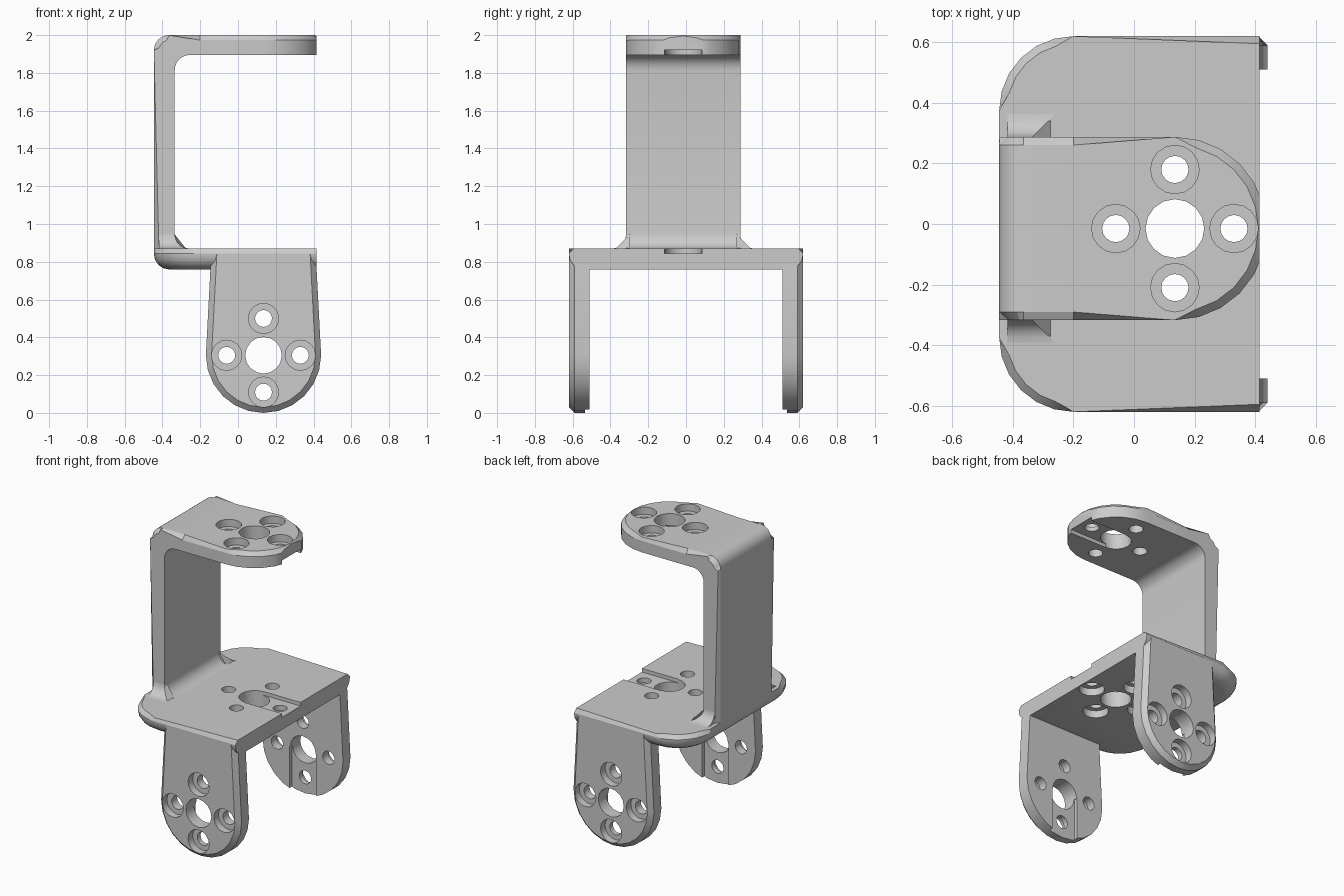
import bpy, bmesh
from math import sin, cos, pi, radians
from mathutils import Matrix, Vector

if "Cube" in bpy.data.objects:
    bpy.data.objects.remove(bpy.data.objects["Cube"], do_unlink=True)

grey = bpy.data.materials.new("light grey")
grey.use_nodes = True
grey.diffuse_color = (0.6, 0.6, 0.6, 1)
grey.node_tree.nodes["Principled BSDF"].inputs["Base Color"].default_value = (0.6, 0.6, 0.6, 1)


def frame(origin, u, v, w):
    """Matrix placing local u, v, w axes in the world."""
    m = Matrix((u, v, w)).transposed().to_4x4()
    m.translation = Vector(origin)
    return m


def arc(cu, cv, r, start, end, steps):
    return [(cu + r * cos(radians(start + (end - start) * i / steps)),
             cv + r * sin(radians(start + (end - start) * i / steps)))
            for i in range(steps + 1)]


def add_prism(bm, outline, w0, w1):
    low = [bm.verts.new((u, v, w0)) for u, v in outline]
    high = [bm.verts.new((u, v, w1)) for u, v in outline]
    bm.faces.new(low)
    bm.faces.new(high)
    n = len(outline)
    for i in range(n):
        j = (i + 1) % n
        bm.faces.new((low[i], low[j], high[j], high[i]))


def finish(name, bm, matrix):
    bm.transform(matrix)
    bmesh.ops.recalc_face_normals(bm, faces=bm.faces[:])
    mesh = bpy.data.meshes.new(name)
    bm.to_mesh(mesh)
    bm.free()
    mesh.materials.append(grey)
    obj = bpy.data.objects.new(name, mesh)
    bpy.context.collection.objects.link(obj)
    return obj


def solid(name, outline, w0, w1, matrix, bevels=(), clip=None):
    """Prism with edges bevelled where a rule on the edge midpoint holds."""
    bm = bmesh.new()
    add_prism(bm, outline, w0, w1)
    for rule, amount, segments in bevels:
        edges = [e for e in bm.edges
                 if abs(e.verts[0].co.z - e.verts[1].co.z) < 1e-5
                 and rule((e.verts[0].co + e.verts[1].co) / 2)]
        bmesh.ops.bevel(bm, geom=edges, offset=amount, segments=segments,
                        profile=0.5, affect='EDGES', clamp_overlap=False)
    if clip is not None:
        cut = bmesh.ops.bisect_plane(bm, geom=bm.verts[:] + bm.edges[:] + bm.faces[:],
                                     plane_co=(clip, 0, 0), plane_no=(1, 0, 0), clear_outer=True)
        rim = [g for g in cut["geom_cut"] if isinstance(g, bmesh.types.BMEdge)]
        bmesh.ops.holes_fill(bm, edges=rim, sides=0)
    return finish(name, bm, matrix)


def subtract(obj, shapes, matrix):
    bm = bmesh.new()
    for outline, w0, w1 in shapes:
        add_prism(bm, outline, w0, w1)
    cutter = finish("cutter", bm, matrix)
    cutter.hide_render = True
    mod = obj.modifiers.new("cut", 'BOOLEAN')
    mod.operation = 'DIFFERENCE'
    mod.solver = 'EXACT'
    mod.object = cutter
    bpy.context.view_layer.objects.active = obj
    bpy.ops.object.modifier_apply(modifier=mod.name)
    bpy.data.objects.remove(cutter, do_unlink=True)


def circle(u, v, r):
    return arc(u, v, r, 0, 360, 16)[:-1]


def drill(obj, thick, matrix):
    """Horn mount: slot on the inner face, hub hole, four counterbored screw holes."""
    spots = [(PITCH, 0), (-PITCH, 0), (0, PITCH), (0, -PITCH)]
    slot = [(0, -0.1), (0.5, -0.1), (0.5, 0.1)] + [(0, 0.1)]
    subtract(obj, [(slot, -0.05, 0.025)], matrix)
    subtract(obj, [(circle(0, 0, 0.097), -0.1, thick + 0.1)]
             + [(circle(u, v, 0.045), -0.1, thick + 0.1) for u, v in spots], matrix)
    subtract(obj, [(circle(u, v, 0.08), thick - 0.05, thick + 0.05) for u, v in spots], matrix)


PITCH = 0.195
X, Y, Z = Vector((1, 0, 0)), Vector((0, 1, 0)), Vector((0, 0, 1))
HUB_X, ARM_Y, HALF = 0.135, -0.015, 0.3025
BACK, FRONT_X = -0.445, 0.415
parts = []

# Side legs: rounded downwards, chamfered on the outer face
T = 0.11
R = 0.305
leg_outline = [(-0.535, -0.277)] + arc(0, 0, R, -90, 90, 12) + [(-0.535, 0.277)]
for name, side in (("front_leg", -1), ("back_leg", 1)):
    place = frame((HUB_X, side * 0.51, R), -Z, X, Y * side)
    leg = solid(name, leg_outline, 0, T, place,
                [(lambda m: m.z > T - 0.001 and m.x > -0.53, 0.03, 1)])
    drill(leg, T, place)
    parts.append(leg)

# Middle plate: rounded back corners, soft lower rim
place = frame((HUB_X, ARM_Y, 0.87), X, Y, -Z)
u0, u1 = BACK - HUB_X, FRONT_X - HUB_X
v0, v1 = -0.62 - ARM_Y, 0.62 - ARM_Y
c = 0.245
mid_outline = ([(u1, v0), (u1, v1)] + arc(u0 + c, v1 - c, c, 90, 180, 6)
               + arc(u0 + c, v0 + c, c, 180, 270, 6))
plate = solid("middle_plate", mid_outline, 0, T, place,
              [(lambda m: m.z < 0.001 and m.x < u1 - 0.01, 0.025, 1),
               (lambda m: m.z > T - 0.001 and m.x < u1 - 0.01, 0.08, 4)])
drill(plate, T, place)
parts.append(plate)

# Top plate: rounded end, clipped flat at the tip
TT = 0.105
JOIN = -0.2
place = frame((HUB_X, ARM_Y, 2 - TT), X, Y, Z)
uj = JOIN - HUB_X
top_outline = [(uj, -HALF)] + arc(0, 0, HALF, -90, 90, 12) + [(uj, HALF)]
top = solid("top_plate", top_outline, 0, TT, place,
            [(lambda m: m.z > TT - 0.001 and m.x > uj + 0.01, 0.027, 1)], clip=u1)
drill(top, TT, place)
parts.append(top)

# Upright wall with its bend into the top plate and fillet onto the middle plate
IN = -0.335
F = 0.08
spine_outline = ([(JOIN, 2.0)] + arc(BACK + F, 2 - F, F, 90, 180, 6) + [(BACK, 0.84), (IN + F, 0.84)]
                 + arc(IN + F, 0.87 + F, F, 270, 180, 6)
                 + arc(IN + F, 2 - TT - F, F, 180, 90, 6) + [(JOIN, 2 - TT)])
place = frame((0, ARM_Y, 0), X, Z, Y)
parts.append(solid("upright_wall", spine_outline, -HALF, HALF, place,
                   [(lambda m: m.x < -0.4 or m.y > 1.95, 0.027, 1)]))

# Flared feet at the sides of the wall, following the inner fillet
G = 0.075
for name, side in (("front_wall_foot", -1), ("back_wall_foot", 1)):
    curve = arc(G, G, G, 180, 270, 6)
    foot_outline = [(-0.02, -0.02), (-0.02, G)] + curve + [(G, -0.02)]
    foot = solid(name, foot_outline, -0.418, IN,
                 frame((0, ARM_Y + side * HALF, 0.87), Y * side, Z, X))
    for v in foot.data.vertices:
        if v.co.x > IN - 0.001:
            h = min(max(v.co.z - 0.87, 0), G)
            v.co.x += G - (G * G - (G - h) ** 2) ** 0.5
    parts.append(foot)

# Smooth bends, crisp chamfers
bpy.ops.object.select_all(action='DESELECT')
for obj in parts:
    obj.select_set(True)
bpy.context.view_layer.objects.active = parts[0]
bpy.ops.object.shade_smooth_by_angle(angle=radians(25))
